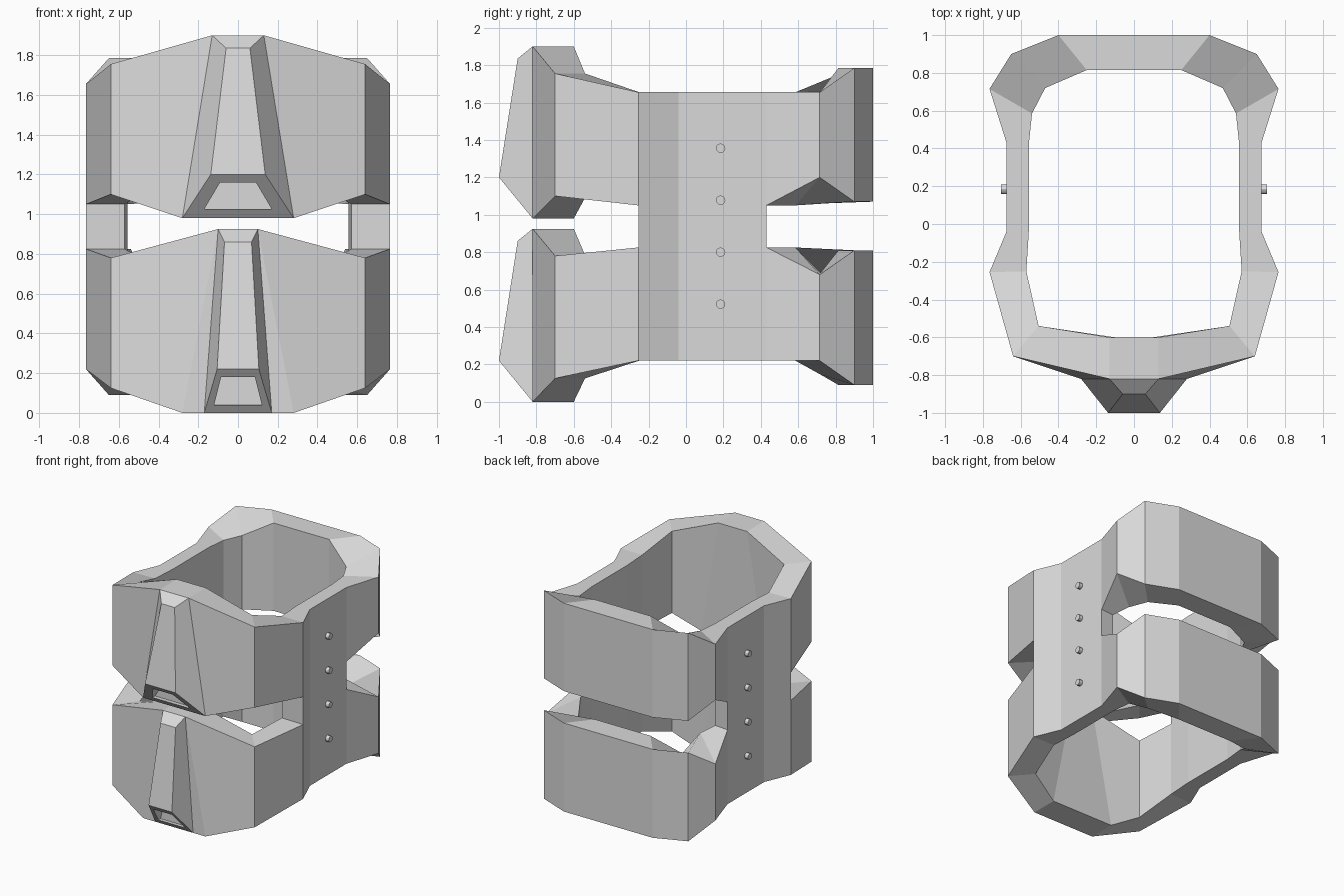
import bpy
import bmesh

cube = bpy.data.objects.get("Cube")
if cube:
    bpy.data.objects.remove(cube, do_unlink=True)

grey = bpy.data.materials.new("plain_grey")
grey.use_nodes = True
grey.diffuse_color = (0.7, 0.7, 0.7, 1)
grey.node_tree.nodes["Principled BSDF"].inputs["Base Color"].default_value = (0.7, 0.7, 0.7, 1)


def finish(name, bm):
    """Turn a bmesh into a flat-shaded grey object."""
    bmesh.ops.remove_doubles(bm, verts=bm.verts, dist=0.0005)
    bmesh.ops.recalc_face_normals(bm, faces=bm.faces)
    mesh = bpy.data.meshes.new(name)
    bm.to_mesh(mesh)
    bm.free()
    mesh.materials.append(grey)
    obj = bpy.data.objects.new(name, mesh)
    bpy.context.collection.objects.link(obj)
    return obj


def face(bm, *points):
    bm.faces.new([bm.verts.new(p) for p in points])


def both_sides(bm, *points):
    """Add a face and its mirror image across x = 0."""
    face(bm, *points)
    face(bm, *[(-x, y, z) for x, y, z in reversed(points)])


# Plan of one half of the band, front to back: outer x, y, inner x, y
PLAN = [(0.28, -0.82, 0.28, -0.60), (0.64, -0.70, 0.505, -0.54),
        (0.765, -0.255, 0.57, -0.25), (0.675, -0.04, 0.557, -0.04),
        (0.675, 0.43, 0.557, 0.42), (0.765, 0.715, 0.54, 0.585),
        (0.65, 0.90, 0.47, 0.72), (0.40, 1.0, 0.25, 0.815)]
SIDE_START, SIDE_END = 2, 4

# Heights at each station: outer top, inner top, outer bottom, inner bottom
UPPER = [(1.90, 1.90, 0.98, 0.98), (1.755, 1.755, 1.10, 1.09)] \
    + [(1.655, 1.655, 1.05, 1.05)] * 3 \
    + [(1.655, 1.655, 1.20, 1.05), (1.785, 1.66, 1.07, 1.06), (1.785, 1.785, 1.07, 1.07)]
LOWER = [(0.925, 0.925, 0, 0), (0.78, 0.785, 0.125, 0.125)] \
    + [(0.825, 0.825, 0.22, 0.22)] * 3 \
    + [(0.68, 0.825, 0.22, 0.22), (0.81, 0.69, 0.09, 0.145), (0.81, 0.81, 0.09, 0.09)]


def corners(heights, top_x):
    """Corner points of every station as (outer top, inner top, outer bottom, inner bottom)."""
    result = []
    for i, ((ox, oy, ix, iy), (a, b, c, d)) in enumerate(zip(PLAN, heights)):
        tox, tix = (top_x, top_x) if i == 0 else (ox, ix)
        result.append(((tox, oy, a), (tix, iy, b), (ox, oy, c), (ix, iy, d)))
    return result


bands = bmesh.new()
upper, lower = corners(UPPER, 0.13), corners(LOWER, 0.10)

# Two hoops, open where the side panels join them
for ring in (upper, lower):
    for i in range(len(PLAN) - 1):
        (a, b, c, d), (e, f, g, h) = ring[i], ring[i + 1]
        side = SIDE_START <= i < SIDE_END
        both_sides(bands, a, e, g, c)
        both_sides(bands, b, f, h, d)
        if not (side and ring is lower):
            both_sides(bands, a, b, f, e)
        if not (side and ring is upper):
            both_sides(bands, c, d, h, g)
    # Front and back middle stretches
    for a, b, c, d in (ring[0], ring[-1]):
        for p, q in ((a, b), (b, d), (d, c), (c, a)):
            face(bands, p, q, (-q[0], *q[1:]), (-p[0], *p[1:]))

# Side panels bridging the hoops
for i in range(SIDE_START, SIDE_END):
    for top, bottom in ((2, 0), (3, 1)):
        both_sides(bands, upper[i][top], upper[i + 1][top], lower[i + 1][bottom], lower[i][bottom])
for i in (SIDE_START, SIDE_END):
    both_sides(bands, upper[i][2], upper[i][3], lower[i][1], lower[i][0])
finish("double_band", bands)


def ridge(name, levels, hole):
    """Tapered front ridge; levels are (half width, y, z) from top down, hole is (half width, z)."""
    bm = bmesh.new()
    right = levels
    left = [(-x, y, z) for x, y, z in levels]
    for i in range(2):
        face(bm, right[i], right[i + 1], left[i + 1], left[i])
    both_sides(bm, *right)
    # Lower bevel framed around a recessed opening
    (_, y0, z0), (_, y1, z1) = levels[2:]
    (wt, zt), (wb, zb) = hole
    rim = [(x, y0 + (y1 - y0) * (z - z0) / (z1 - z0), z)
           for x, z in ((wt, zt), (wb, zb), (-wb, zb), (-wt, zt))]
    back = [(x, -0.825, z) for x, y, z in rim]
    frame = [right[2], right[3], left[3], left[2]]
    for i in range(4):
        j = (i + 1) % 4
        face(bm, frame[i], frame[j], rim[j], rim[i])
        face(bm, rim[i], rim[j], back[j], back[i])
    face(bm, *back)
    face(bm, right[0], left[0], left[3], right[3])
    finish(name, bm)


ridge("upper_front_ridge",
      [(0.13, -0.82, 1.90), (0.06, -0.90, 1.835), (0.137, -1.0, 1.20), (0.28, -0.82, 0.98)],
      [(0.09, 1.16), (0.17, 1.025)])
ridge("lower_front_ridge",
      [(0.10, -0.82, 0.925), (0.068, -0.90, 0.86), (0.105, -1.0, 0.22), (0.17, -0.82, 0)],
      [(0.085, 0.18), (0.12, 0.04)])

# Rivets down both side panels
for label, sign in (("left", 1), ("right", -1)):
    for n in range(4):
        bpy.ops.mesh.primitive_cylinder_add(vertices=12, radius=0.025, depth=0.05,
                                            location=(sign * 0.68, 0.185, 0.522 + n * 0.278),
                                            rotation=(0, 1.5708, 0))
        rivet = bpy.context.object
        rivet.name = f"{label}_rivet_{n + 1}"
        rivet.data.materials.append(grey)
        bpy.ops.object.shade_smooth_by_angle()
